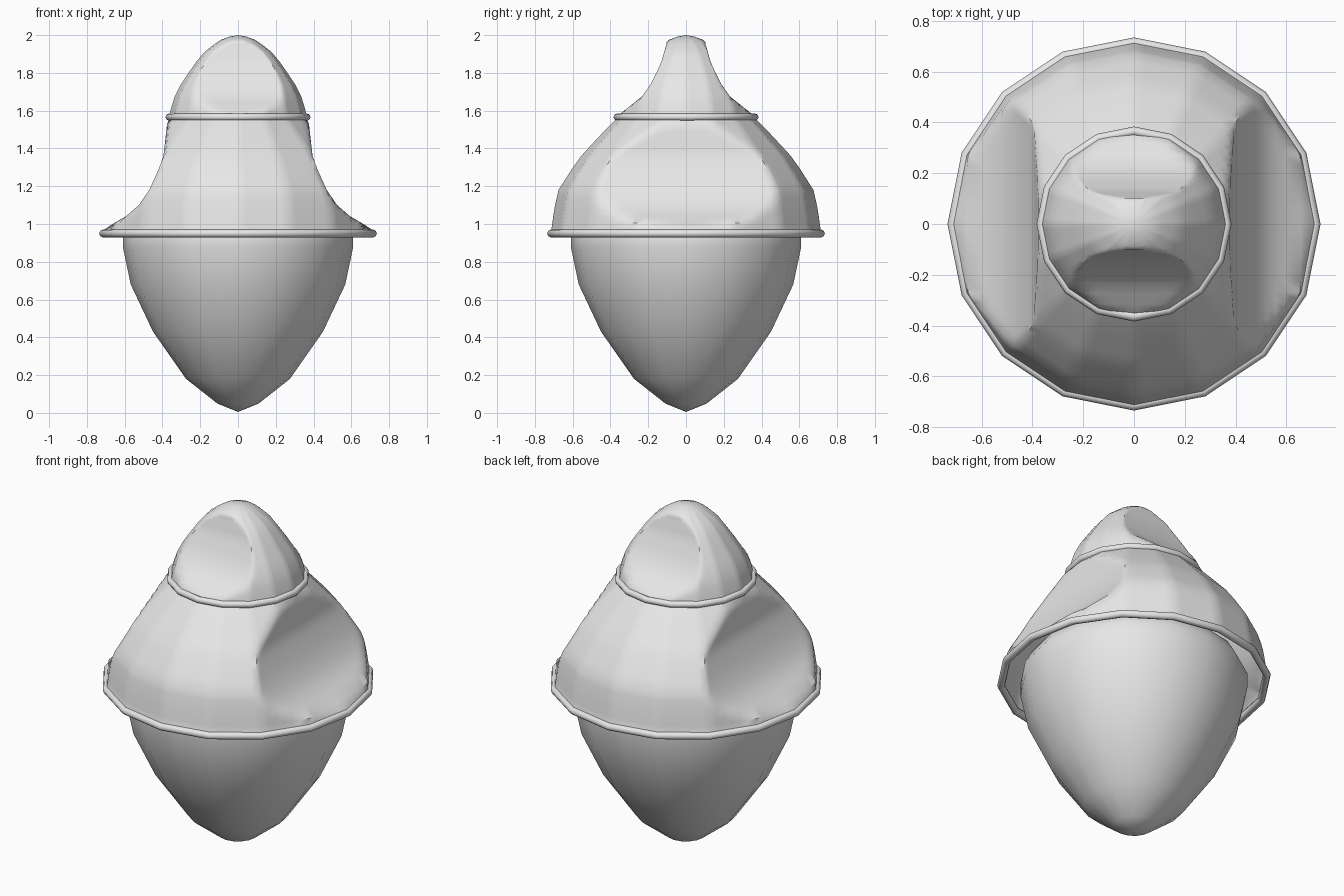
import bpy, math

if "Cube" in bpy.data.objects:
    bpy.data.objects.remove(bpy.data.objects["Cube"])

SIDES = 16
grey = bpy.data.materials.new("plain_grey")
grey.diffuse_color = (0.8, 0.8, 0.8, 1)
grey.use_nodes = True
grey.node_tree.nodes["Principled BSDF"].inputs["Base Color"].default_value = grey.diffuse_color


def gon_ring(r, z, sub=1):
    """Points around a 16-sided ring, each side split into sub pieces."""
    pts = []
    for i in range(SIDES):
        a, b = (math.tau * k / SIDES for k in (i, i + 1))
        for s in range(sub):
            t = s / sub
            pts.append((r * ((1 - t) * math.cos(a) + t * math.cos(b)),
                        r * ((1 - t) * math.sin(a) + t * math.sin(b)), z))
    return pts


def skin(name, rings, tip_low=None, tip_high=None, angle=60):
    """Join rings from bottom to top, with optional pointed ends."""
    n = len(rings[0])
    verts = [p for ring in rings for p in ring]
    faces = [(k * n + i, k * n + (i + 1) % n, (k + 1) * n + (i + 1) % n, (k + 1) * n + i)
             for k in range(len(rings) - 1) for i in range(n)]
    if tip_low is not None:
        verts.append((0, 0, tip_low))
        faces += [(len(verts) - 1, (i + 1) % n, i) for i in range(n)]
    if tip_high is not None:
        verts.append((0, 0, tip_high))
        o = (len(rings) - 1) * n
        faces += [(len(verts) - 1, o + i, o + (i + 1) % n) for i in range(n)]
    mesh = bpy.data.meshes.new(name)
    mesh.from_pydata(verts, [], faces)
    ob = bpy.data.objects.new(name, mesh)
    bpy.context.collection.objects.link(ob)
    finish(ob, angle)
    return ob


def finish(ob, angle):
    ob.data.materials.append(grey)
    bpy.ops.object.select_all(action='DESELECT')
    ob.select_set(True)
    bpy.context.view_layer.objects.active = ob
    bpy.ops.object.shade_smooth_by_angle(angle=math.radians(angle))


def lerp_rows(rows, steps):
    out = []
    for a, b in zip(rows, rows[1:]):
        out += [tuple(p + (q - p) * s / steps for p, q in zip(a, b)) for s in range(steps)]
    return out + [rows[-1]]


def carved_dome(name, rows, axis, tip=None):
    """Dome whose two opposite sides are cut back; rows are (z, radius, half width)."""
    rings = []
    for z, r, w in lerp_rows(rows, 2):
        ring = []
        for p in gon_ring(r, z, 6):
            p = list(p)
            p[axis] = max(-w, min(w, p[axis]))
            ring.append(p)
        rings.append(ring)
    return skin(name, rings, tip_high=tip, angle=45)


def band(name, z, major, minor):
    bpy.ops.mesh.primitive_torus_add(major_segments=SIDES, minor_segments=8,
                                     major_radius=major, minor_radius=minor,
                                     location=(0, 0, z))
    ob = bpy.context.object
    ob.name = name
    finish(ob, 60)


# rounded lower body, running up inside the open hood
body = [(0.05, 0.11), (0.18, 0.275), (0.43, 0.45), (0.68, 0.568),
        (0.88, 0.61), (0.96, 0.61), (1.04, 0.565), (1.11, 0.42)]
skin("lower_body", [gon_ring(r, z) for z, r in body], tip_low=0.005, tip_high=1.15)

# hood: round from the side, waisted from the front
carved_dome("hood", [
    (0.95, 0.72, 0.74), (0.968, 0.713, 0.72), (1.04, 0.703, 0.595),
    (1.10, 0.693, 0.525), (1.18, 0.675, 0.47), (1.29, 0.605, 0.42),
    (1.36, 0.555, 0.395), (1.42, 0.50, 0.388), (1.49, 0.435, 0.38),
    (1.565, 0.36, 0.372)], axis=0)

# cap: round from the front, pinched from the side
carved_dome("cap", [
    (1.565, 0.365, 0.37), (1.61, 0.355, 0.315), (1.675, 0.335, 0.233),
    (1.74, 0.302, 0.187), (1.80, 0.262, 0.157), (1.86, 0.22, 0.13),
    (1.91, 0.178, 0.116), (1.95, 0.128, 0.104), (1.975, 0.09, 0.1),
    (1.992, 0.045, 0.1)], axis=1, tip=2.0)

# rolled edges
band("hood_rim", 0.95, 0.714, 0.021)
band("cap_rim", 1.566, 0.365, 0.019)
